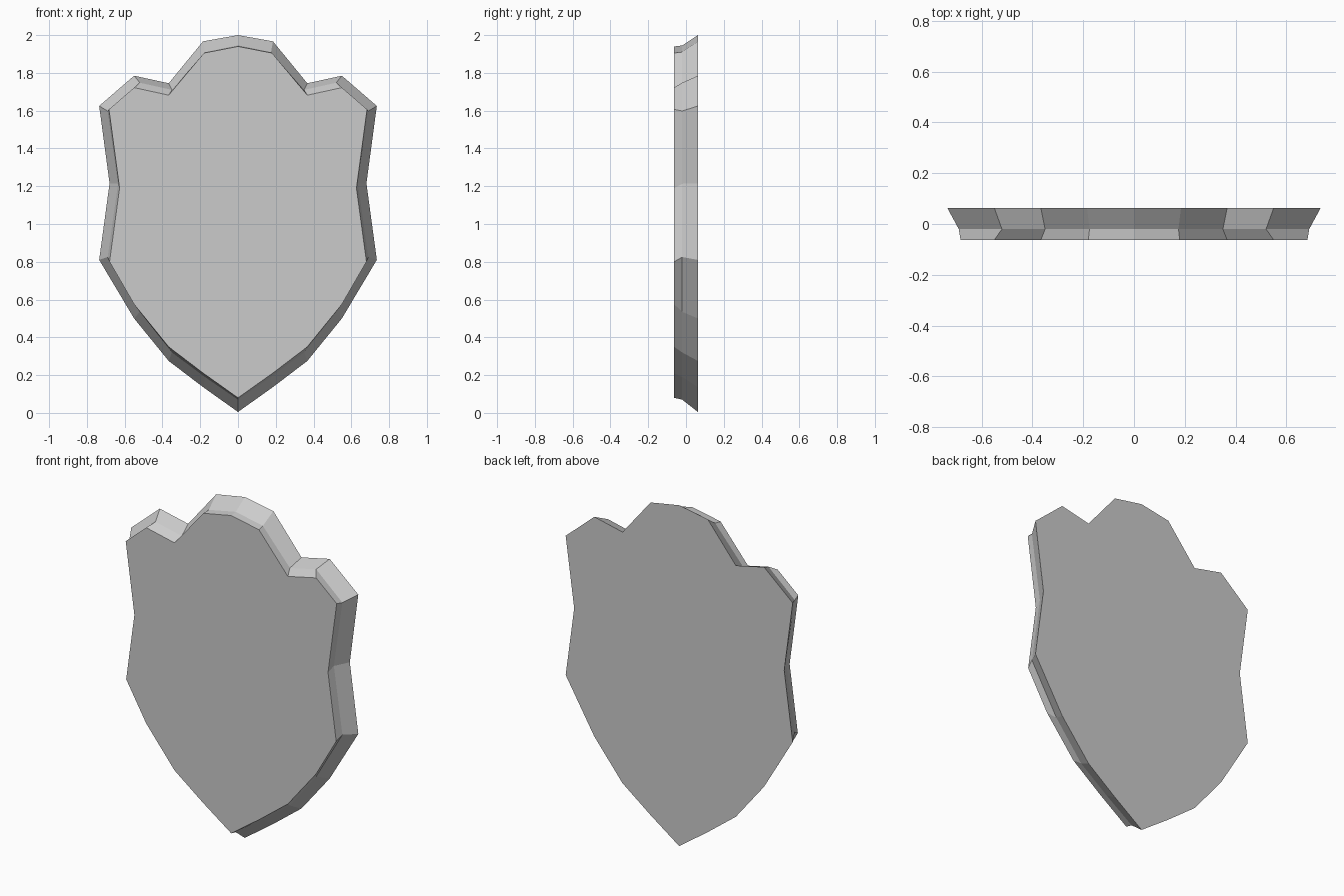
import bpy
import bmesh

if "Cube" in bpy.data.objects:
    bpy.data.objects.remove(bpy.data.objects["Cube"], do_unlink=True)

# Half outlines (x, z) from top centre down to the tip
back_rim = [(0, 2), (.185, 1.967), (.367, 1.745), (.55, 1.785), (.735, 1.625), (.68, 1.215),
            (.735, .81), (.55, .5), (.367, .275), (.183, .135), (0, .005)]
middle_rim = [(0, 1.945), (.175, 1.91), (.35, 1.71), (.52, 1.748), (.69, 1.598), (.635, 1.213),
              (.69, .825), (.52, .535), (.35, .32), (.175, .19), (0, .07)]
front_rim = [(0, 1.94), (.18, 1.905), (.367, 1.682), (.55, 1.722), (.683, 1.607), (.627, 1.19),
             (.68, .8), (.55, .575), (.367, .35), (.183, .21), (0, .08)]


def add_ring(bm, half, y):
    """Mirror a half outline into a closed ring of vertices."""
    outline = half + [(-x, z) for x, z in half[-2:0:-1]]
    return [bm.verts.new((x, y, z)) for x, z in outline]


# Shield plate: bevelled rim between flat front and back
bm = bmesh.new()
rings = [add_ring(bm, back_rim, .063), add_ring(bm, middle_rim, -.02), add_ring(bm, front_rim, -.063)]
count = len(rings[0])
for a, b in zip(rings, rings[1:]):
    for i in range(count):
        j = (i + 1) % count
        bm.faces.new((a[i], a[j], b[j], b[i]))
bm.faces.new(rings[0])
bm.faces.new(rings[-1])
bmesh.ops.recalc_face_normals(bm, faces=bm.faces)
mesh = bpy.data.meshes.new("shield_plate")
bm.to_mesh(mesh)
bm.free()

# Single grey finish
grey = bpy.data.materials.new("plain_grey")
grey.use_nodes = True
colour = (.6, .6, .6, 1)
grey.diffuse_color = colour
grey.node_tree.nodes["Principled BSDF"].inputs["Base Color"].default_value = colour
mesh.materials.append(grey)

shield = bpy.data.objects.new("shield_plate", mesh)
bpy.context.collection.objects.link(shield)
